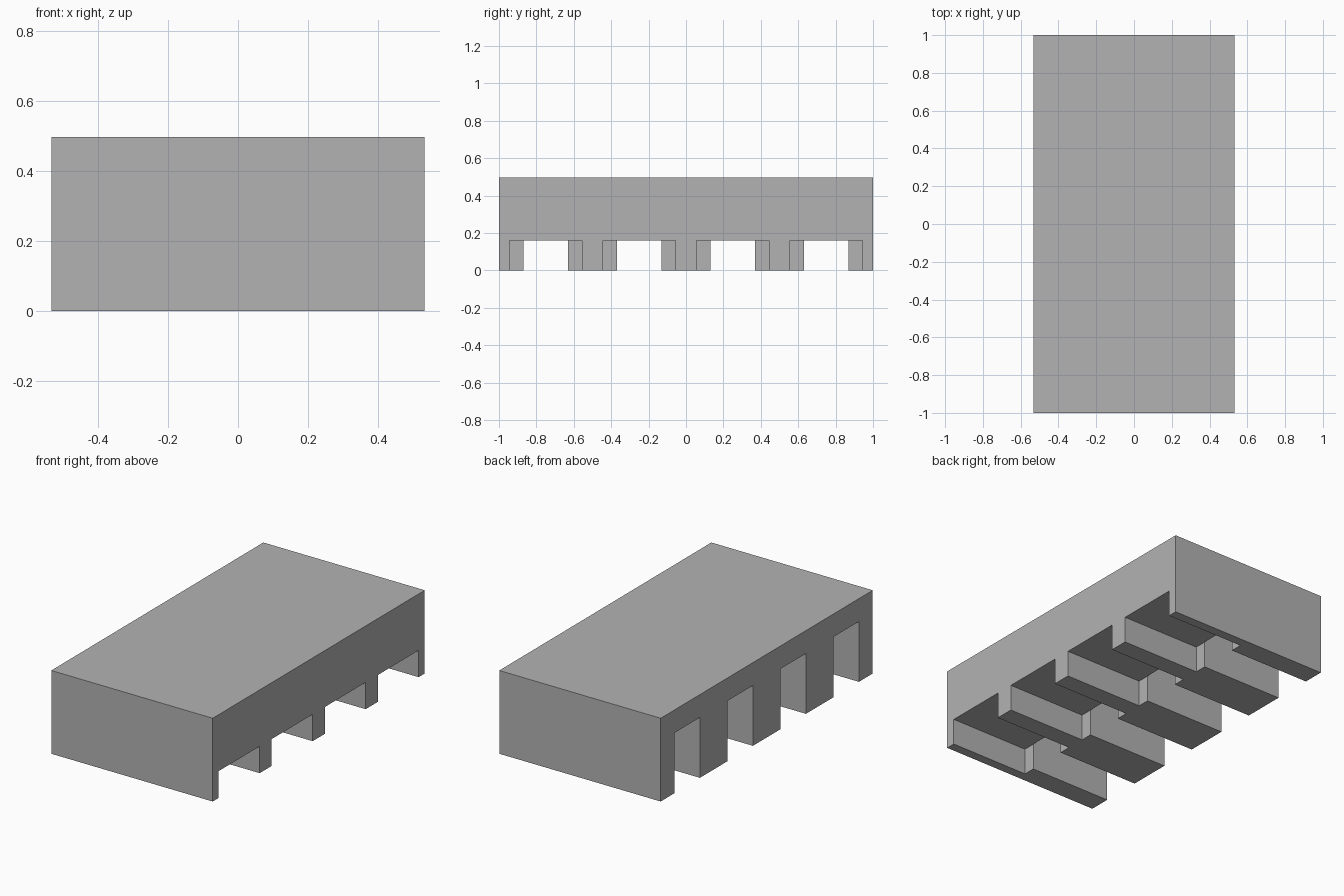
import bpy

default = bpy.data.objects.get("Cube")
if default:
    bpy.data.objects.remove(default, do_unlink=True)

HALF_W, HEIGHT, STEP_X = 0.533, 0.497, 0.01
BAYS = (-0.75, -0.25, 0.25, 0.75)

grey = bpy.data.materials.new("plain_grey")
grey.use_nodes = True
grey.diffuse_color = (0.45, 0.45, 0.45, 1)
grey.node_tree.nodes["Principled BSDF"].inputs["Base Color"].default_value = (0.45, 0.45, 0.45, 1)


def box(name, low, high):
    """Axis-aligned box between two corners."""
    centre = [(a + b) / 2 for a, b in zip(low, high)]
    bpy.ops.mesh.primitive_cube_add(size=1, location=centre)
    obj = bpy.context.object
    obj.name = name
    obj.scale = [b - a for a, b in zip(low, high)]
    bpy.ops.object.transform_apply(location=True, rotation=False, scale=True)
    obj.data.materials.append(grey)
    return obj


def cut(target, cutter):
    """Subtract the cutter from the target and discard it."""
    cutter.hide_render = True
    mod = target.modifiers.new("cut", "BOOLEAN")
    mod.operation = "DIFFERENCE"
    mod.solver = "EXACT"
    mod.object = cutter
    bpy.context.view_layer.objects.active = target
    bpy.ops.object.modifier_apply(modifier=mod.name)
    bpy.data.objects.remove(cutter, do_unlink=True)


# Solid block
block = box("slotted_block", (-HALF_W, -1, 0), (HALF_W, 1, HEIGHT))

# Each bay: a wide low slot on the left half, a narrow tall slot on the right half
for y in BAYS:
    cut(block, box("wide_slot", (STEP_X, y - 0.193, -0.1), (1, y + 0.193, 0.16)))
    cut(block, box("narrow_slot", (-1, y - 0.12, -0.1), (STEP_X + 0.001, y + 0.12, 0.36)))
